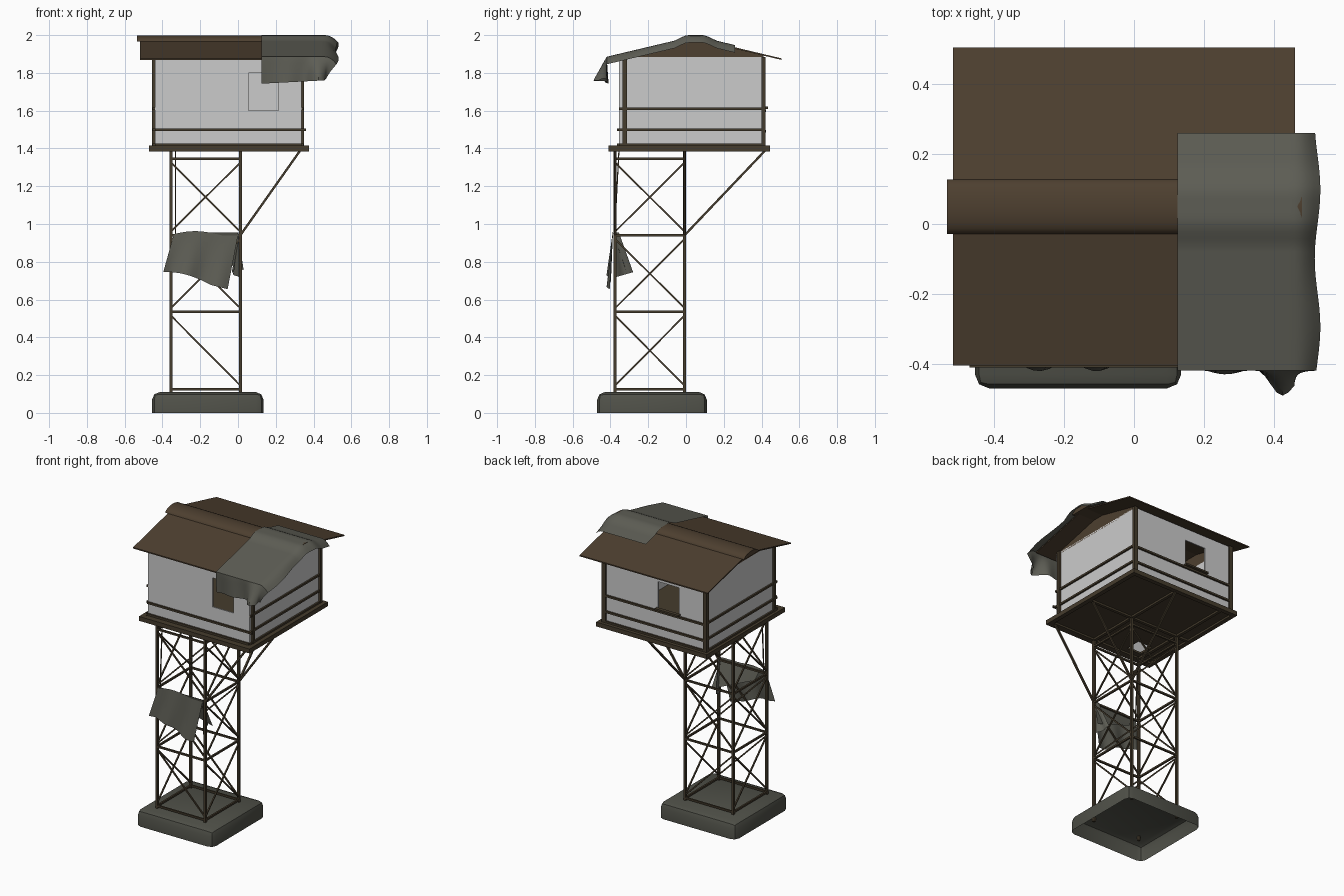
import bpy, bmesh, math
from mathutils import Vector

if "Cube" in bpy.data.objects:
    bpy.data.objects.remove(bpy.data.objects["Cube"])


def material(name, color):
    m = bpy.data.materials.new(name)
    m.use_nodes = True
    m.diffuse_color = (*color, 1)
    m.node_tree.nodes["Principled BSDF"].inputs["Base Color"].default_value = (*color, 1)
    return m


ROOF = material("brown roofing", (0.075, 0.05, 0.029))
WOOD = material("dark timber", (0.06, 0.045, 0.026))
WALL = material("pale wall", (0.6, 0.6, 0.6))
CLOTH = material("grey canvas", (0.11, 0.11, 0.09))
STONE = material("concrete", (0.08, 0.082, 0.066))


def finish(name, bm, mat, smooth=False):
    bmesh.ops.recalc_face_normals(bm, faces=bm.faces)
    mesh = bpy.data.meshes.new(name)
    bm.to_mesh(mesh)
    bm.free()
    ob = bpy.data.objects.new(name, mesh)
    mesh.materials.append(mat)
    bpy.context.collection.objects.link(ob)
    if smooth:
        bpy.ops.object.select_all(action="DESELECT")
        ob.select_set(True)
        bpy.context.view_layer.objects.active = ob
        bpy.ops.object.shade_smooth_by_angle(angle=math.radians(40))
    return ob


def add_box(bm, lo, hi):
    lo, hi = Vector(lo), Vector(hi)
    vs = bmesh.ops.create_cube(bm, size=1)["verts"]
    for v in vs:
        v.co = (lo + hi) / 2 + v.co * (hi - lo)
    return vs


def add_bar(bm, a, b, w=0.014):
    a, b = Vector(a), Vector(b)
    d = b - a
    q = d.to_track_quat("Z", "Y")
    for v in bmesh.ops.create_cube(bm, size=1)["verts"]:
        v.co = (a + b) / 2 + q @ Vector((v.co.x * w, v.co.y * w, v.co.z * d.length))


def boxes(name, mat, spans):
    bm = bmesh.new()
    for lo, hi in spans:
        add_box(bm, lo, hi)
    return finish(name, bm, mat)


def bars(name, mat, pairs, w=0.014):
    bm = bmesh.new()
    for a, b in pairs:
        add_bar(bm, a, b, w)
    return finish(name, bm, mat)


def sheet(name, nu, nv, fn, mat):
    bm = bmesh.new()
    g = [[bm.verts.new(fn(i / nu, j / nv)) for j in range(nv + 1)] for i in range(nu + 1)]
    for i in range(nu):
        for j in range(nv):
            bm.faces.new((g[i][j], g[i + 1][j], g[i + 1][j + 1], g[i][j + 1]))
    return finish(name, bm, mat, True)


# Concrete footing: open-bottomed shell with rounded top edges
bm = bmesh.new()
add_box(bm, (-0.455, -0.47, 0), (0.135, 0.11, 0.11))
bm.faces.ensure_lookup_table()
bmesh.ops.delete(bm, geom=[f for f in bm.faces if f.normal.z < -0.5], context="FACES")
edges = [e for e in bm.edges if not e.is_boundary]
bmesh.ops.bevel(bm, geom=edges, offset=0.04, segments=2, profile=0.5, affect="EDGES")
finish("footing", bm, STONE, True)

# Tower: legs, rings and diagonal bracing
X0, X1, Y0, Y1 = -0.355, 0.012, -0.375, -0.008
corners = [(X0, Y0), (X1, Y0), (X1, Y1), (X0, Y1)]
levels = [0.125, 0.535, 0.94, 1.345]
bars("tower_legs", WOOD, [((x, y, 0.08), (x, y, 1.39)) for x, y in corners], 0.016)
rings, braces = [], []
for i, a in enumerate(corners):
    b = corners[(i + 1) % 4]
    for z in levels:
        rings.append(((*a, z), (*b, z)))
    for k, (z0, z1) in enumerate(zip(levels, levels[1:])):
        z0, z1 = z0 + 0.02, z1 - 0.02
        falls_to_b = (i == 0)
        if k > 0 or i % 2 or falls_to_b:
            braces.append(((*a, z1), (*b, z0)))
        if k > 0 or i % 2 or not falls_to_b:
            braces.append(((*a, z0), (*b, z1)))
bars("tower_rings", WOOD, rings, 0.012)
bars("tower_braces", WOOD, braces, 0.009)

# Struts carrying the overhanging platform
bars("platform_struts", WOOD, [
    ((X1, Y0, 0.94), (0.33, Y0, 1.39)),
    ((X1, Y1, 0.94), (0.33, Y1, 1.39)),
    ((X1, Y1, 0.94), (X1, 0.42, 1.39))], 0.012)


def panel_with_hole(u0, u1, v0, v1, hole):
    a, b, c, d = hole
    return [(u0, a, v0, v1), (b, u1, v0, v1), (a, b, v0, c), (a, b, d, v1)]


# Platform floor with a hatch opening, rim beams and joists
px0, px1, py0, py1 = -0.47, 0.375, -0.41, 0.445
floor = panel_with_hole(px0 + 0.01, px1 - 0.01, py0 + 0.01, py1 - 0.01, (-0.33, -0.22, -0.33, -0.22))
boxes("platform_floor", WOOD, [((a, c, 1.398), (b, d, 1.412)) for a, b, c, d in floor])
r, z0, z1 = 0.03, 1.385, 1.415
boxes("platform_rim", WOOD, [
    ((px0, py0, z0), (px1, py0 + r, z1)), ((px0, py1 - r, z0), (px1, py1, z1)),
    ((px0, py0, z0), (px0 + r, py1, z1)), ((px1 - r, py0, z0), (px1, py1, z1))])
boxes("platform_joists", WOOD,
      [((x - 0.01, py0, z0), (x + 0.01, py1, 1.4)) for x in (X0, X1)] +
      [((px0, y - 0.01, z0), (px1, y + 0.01, 1.4)) for y in (Y0, Y1)])

# Cabin walls, window openings in the front and back
wx0, wx1, wy0, wy1 = -0.44, 0.335, -0.355, 0.41
zb, zt, t = 1.41, 1.885, 0.008
front_win, back_win = (0.055, 0.215, 1.6, 1.8), (-0.235, -0.075, 1.6, 1.8)
for name, y, win in (("front_wall", wy0, front_win), ("back_wall", wy1 - t, back_win)):
    boxes(name, WALL, [((a, y, c), (b, y + t, d))
                       for a, b, c, d in panel_with_hole(wx0, wx1, zb, zt, win)])
for name, x in (("right_wall", wx0), ("left_wall", wx1 - t)):
    boxes(name, WALL, [((x, wy0 + t, zb), (x + t, wy1 - t, zt))])
boxes("window_sills", WOOD, [
    ((-0.245, wy1, 1.61), (-0.065, wy1 + 0.025, 1.622)),
    ((0.045, wy0 - 0.02, 1.59), (0.225, wy0, 1.6))][:1])

# Corner posts and wall rails
boxes("corner_posts", WOOD, [((x - 0.014, y - 0.01, zb), (x + 0.014, y + 0.012, zt))
                             for x in (wx0, wx1) for y in (wy0 + 0.03, wy1)])
rails = [((wx0, wy0 - 0.005, 1.5), (0.36, wy0 - 0.005, 1.5))]
for z in (1.5, 1.61):
    rails.append(((wx0, wy1 + 0.006, z - 0.01), (wx1, wy1 + 0.006, z - 0.01)))
    for x in (wx0 - 0.005, wx1 + 0.005):
        rails.append(((x, wy0, z), (x, wy1 + 0.01, z)))
for y in (wy0 - 0.005, wy1 + 0.005):
    rails.append(((wx0, y, 1.42), (wx1, y, 1.42)))
for x in (wx0 - 0.005, wx1 + 0.005):
    rails.append(((x, wy0, 1.42), (x, wy1, 1.42)))
bars("wall_rails", WOOD, rails, 0.013)

# Roof slopes, gables and rounded ridge cap
RY, RZ, EZ = 0.05, 1.985, 1.877


def roof_z(y):
    half = 0.455
    return RZ - (RZ - EZ) * abs(y - RY) / half


def extrude_profile(name, pts, x0, x1, mat, smooth=False):
    bm = bmesh.new()
    f = bm.faces.new([bm.verts.new((x0, y, z)) for y, z in pts])
    out = bmesh.ops.extrude_face_region(bm, geom=[f])["geom"]
    for v in out:
        if isinstance(v, bmesh.types.BMVert):
            v.co.x = x1
    return finish(name, bm, mat, smooth)


th = 0.008
extrude_profile("roof", [(-0.405, EZ), (RY, RZ), (0.505, EZ), (0.505, EZ - th),
                         (RY, RZ - th), (-0.405, EZ - th)], -0.518, 0.46, ROOF)
for name, x in (("right_gable", wx0), ("left_gable", wx1 - t)):
    extrude_profile(name, [(wy0, 1.872), (wy0, roof_z(wy0) - th), (RY, RZ - th),
                           (wy1, roof_z(wy1) - th), (wy1, 1.872)], x, x + t, ROOF)
cap = [(RY + 0.078 * math.cos(a), 1.967 + 0.032 * math.sin(a))
       for a in (math.pi * k / 10 for k in range(11))]
extrude_profile("ridge_cap", cap, -0.535, 0.48, ROOF, True)


# Canvas draped over the roof and hanging past the front eave
def roof_canvas(u, v):
    x = 0.125 + 0.4 * u
    s = 0.26 - 0.83 * v
    edge = max(0, (x - 0.46) / 0.065)
    y = max(s, -0.42)
    bump = 0.017 * max(0, 1 - ((y - RY) / 0.11) ** 2)
    z = min(roof_z(y) + 0.012 + bump, 2.0) - 0.04 * edge ** 2
    x += 0.008 * math.sin(s * 16) * edge
    hang = max(0, -0.42 - s)
    if hang:
        fold = math.exp(-((x - 0.42) / 0.045) ** 2)
        y -= 0.07 * fold * hang / 0.15 + 0.01 * math.sin(x * 30) * hang / 0.15
        z -= hang * (0.95 - 0.14 * u - 0.25 * edge)
        x -= 0.06 * edge * hang / 0.15
    return x, y, z


sheet("roof_canvas", 24, 44, roof_canvas, CLOTH)


# Canvas hung over a tower ring, with a flap folded inside
def hung_front(u, v):
    x = -0.34 + 0.34 * u - 0.055 * v
    top = 0.94 + 0.022 * math.sin(math.pi * min(1, u * 1.2 + 0.1))
    z = top - v * (0.2 + 0.085 * u)
    y = Y0 - 0.012 - 0.022 * v + 0.012 * v * math.sin(u * 13)
    return x, y, z


def hung_side(u, v):
    x = X1 - 0.008 - 0.04 * v * u + 0.008 * math.sin(u * 9) * v
    y = Y0 - 0.01 + 0.03 * u + 0.075 * u * v
    return x, y, 0.955 - v * (0.24 - 0.03 * u)


def hung_inside(u, v):
    x = -0.3 + 0.3 * u + 0.03 * v
    y = Y0 - 0.012 + 0.02 * v + 0.05 * u * v
    return x, y, 0.955 - v * (0.08 + 0.12 * u)


sheet("hung_canvas_front", 16, 10, hung_front, CLOTH)
sheet("hung_canvas_side", 8, 10, hung_side, CLOTH)
sheet("hung_canvas_inside", 14, 8, hung_inside, CLOTH)

# Rope from the platform down to the hung canvas
bars("rope", WOOD, [((-0.33, -0.355, 1.39), (-0.33, -0.378, 0.95))], 0.006)
